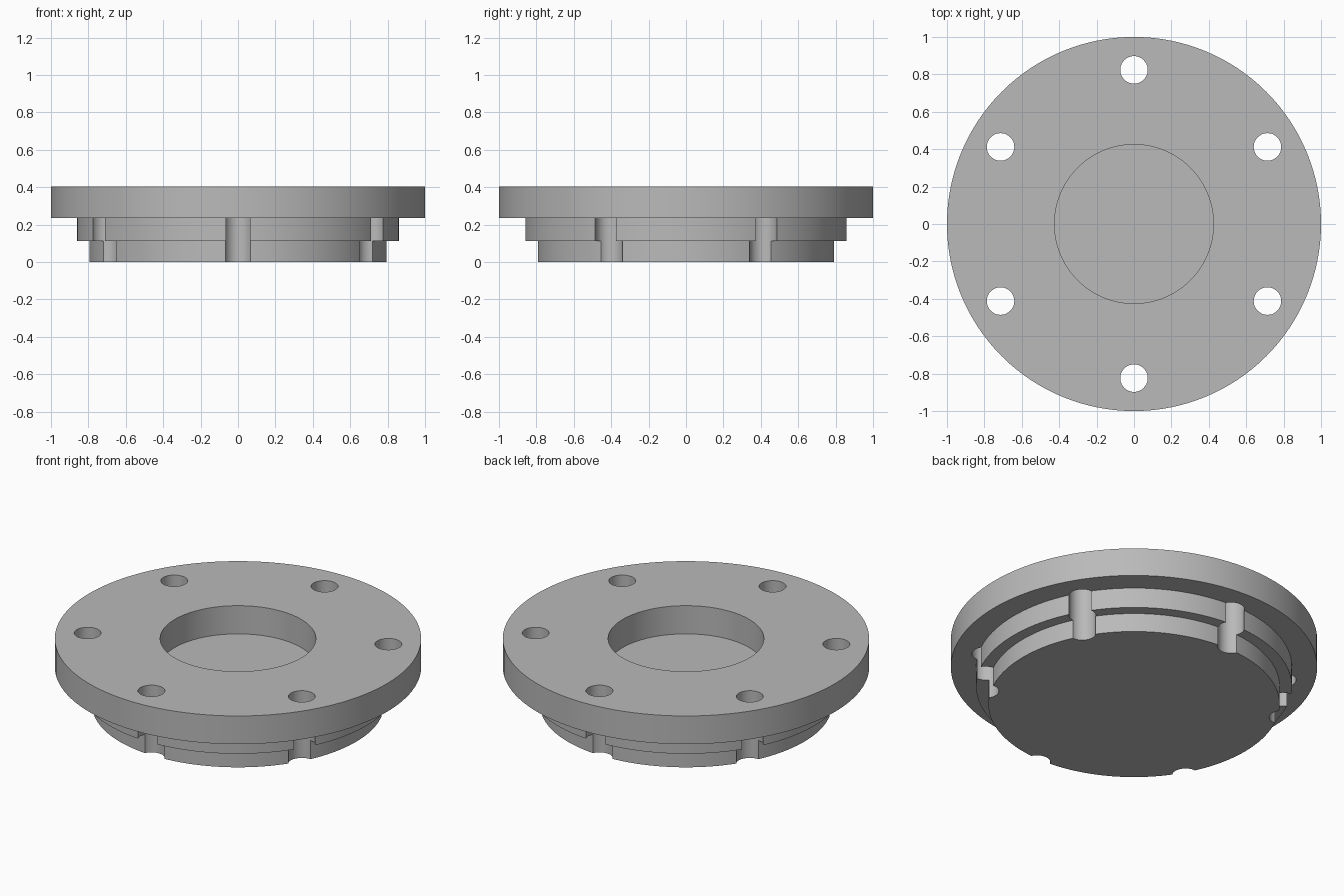
import bpy, bmesh, math
from mathutils import Matrix, Vector

SEGMENTS = 128
HOLES = 6

# Remove the default cube
cube = bpy.data.objects.get("Cube")
if cube:
    bpy.data.objects.remove(cube, do_unlink=True)

# Single flat grey
grey = bpy.data.materials.new("machined_grey")
grey.use_nodes = True
colour = (0.49, 0.49, 0.49, 1)
grey.diffuse_color = colour
grey.node_tree.nodes["Principled BSDF"].inputs["Base Color"].default_value = colour


def add_object(name, bm):
    bmesh.ops.recalc_face_normals(bm, faces=bm.faces[:])
    mesh = bpy.data.meshes.new(name)
    bm.to_mesh(mesh)
    bm.free()
    mesh.materials.append(grey)
    obj = bpy.data.objects.new(name, mesh)
    bpy.context.collection.objects.link(obj)
    return obj


def lathe(name, profile):
    """Spin a radius/height profile around the z axis."""
    bm = bmesh.new()
    verts = [bm.verts.new((r, 0, z)) for r, z in profile]
    edges = [bm.edges.new(pair) for pair in zip(verts, verts[1:])]
    bmesh.ops.spin(bm, geom=verts + edges, cent=(0, 0, 0), axis=(0, 0, 1),
                   angle=math.tau, steps=SEGMENTS)
    bmesh.ops.remove_doubles(bm, verts=bm.verts[:], dist=0.0001)
    # Merge the flat end caps into single faces
    flat = [e for e in bm.edges
            if min(v.co.xy.length for v in e.verts) < 0.001]
    bmesh.ops.dissolve_edges(bm, edges=flat, use_verts=True)
    return add_object(name, bm)


# Stepped cover: bottom plug, middle step, wide flange, round recess
cover = lathe("stepped_flange_cover", [
    (0, 0), (0.795, 0), (0.795, 0.113), (0.862, 0.113), (0.862, 0.235),
    (1, 0.235), (1, 0.405), (0.425, 0.405), (0.425, 0.235), (0, 0.235)])

# Bolt holes run straight down, leaving open grooves in the lower steps
bm = bmesh.new()
for i in range(HOLES):
    turn = Matrix.Rotation(math.tau * (i + 0.5) / HOLES, 4, "Z")
    place = turn @ Matrix.Translation(Vector((0.824, 0, 0.2)))
    bmesh.ops.create_cone(bm, cap_ends=True, segments=48, radius1=0.0735,
                          radius2=0.0735, depth=1, matrix=place)
cutter = add_object("bolt_hole_cutter", bm)
cutter.hide_render = True

cut = cover.modifiers.new("bolt_holes", "BOOLEAN")
cut.operation = "DIFFERENCE"
cut.solver = "EXACT"
cut.object = cutter

for obj in bpy.context.selected_objects:
    obj.select_set(False)
cover.select_set(True)
bpy.context.view_layer.objects.active = cover
bpy.ops.object.modifier_apply(modifier=cut.name)
bpy.data.objects.remove(cutter, do_unlink=True)

# Smooth walls with crisp rims
bpy.ops.object.shade_smooth_by_angle(angle=math.radians(30))
